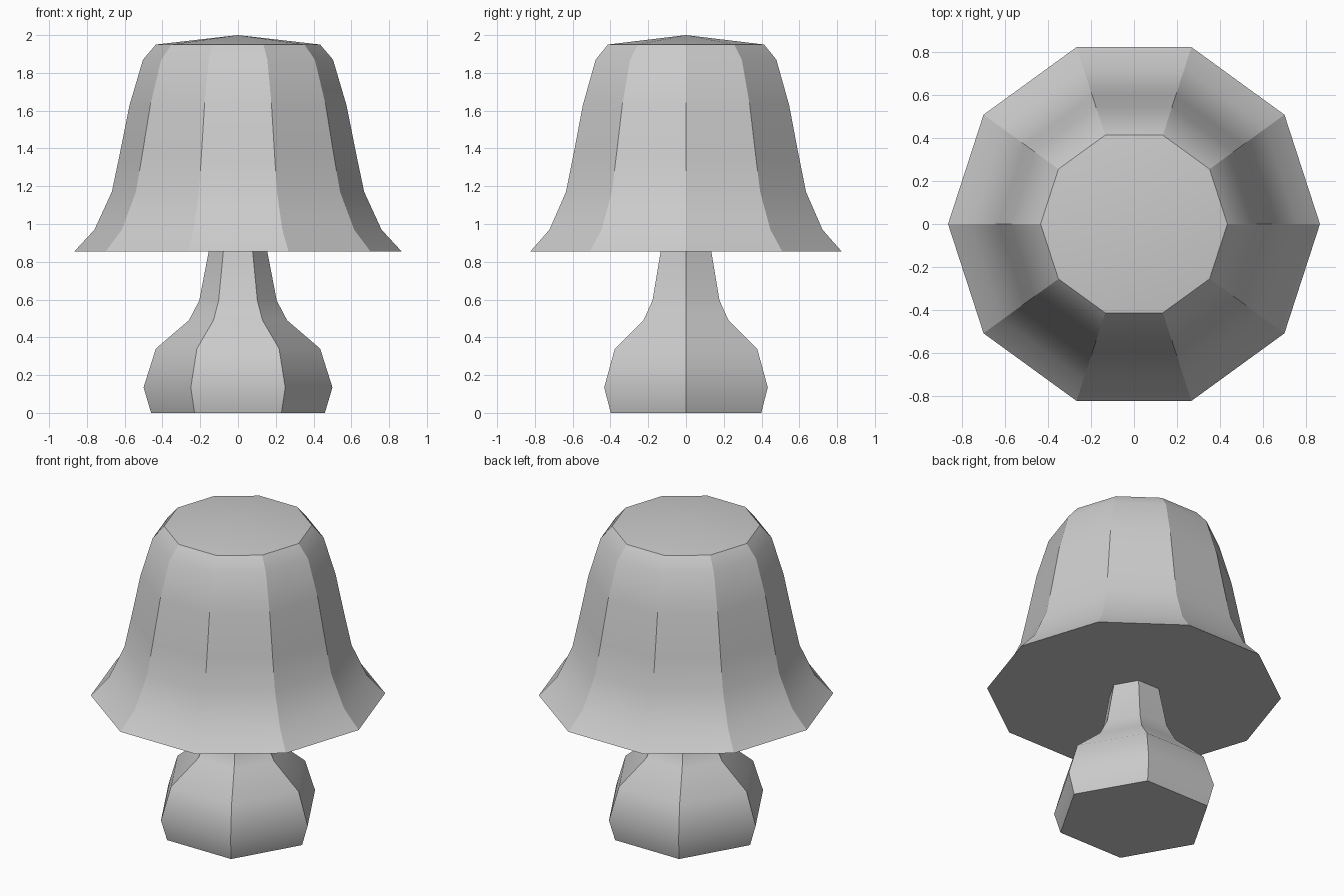
import bpy, bmesh
from math import cos, sin, tau

if "Cube" in bpy.data.objects:
    bpy.data.objects.remove(bpy.data.objects["Cube"])


def lathe(name, sides, profile, apex=None):
    """Faceted solid of revolution; profile is (radius, height) from bottom to top."""
    bm = bmesh.new()
    rings = [[bm.verts.new((r * cos(tau * i / sides), r * sin(tau * i / sides), z))
              for i in range(sides)] for r, z in profile]
    for a, b in zip(rings, rings[1:]):
        for i in range(sides):
            j = (i + 1) % sides
            side = bm.faces.new((a[i], a[j], b[j], b[i]))
            side.smooth = True
            # Crisp corner running up the side
            bm.edges.get((a[i], b[i])).smooth = False
    bm.faces.new(rings[0][::-1])
    if apex is None:
        bm.faces.new(rings[-1])
    else:
        tip = bm.verts.new((0, 0, apex))
        for i in range(sides):
            bm.faces.new((rings[-1][i], rings[-1][(i + 1) % sides], tip)).smooth = True
    # Crisp rims at the bottom and top
    for ring in (rings[0], rings[-1]):
        for i in range(sides):
            bm.edges.get((ring[i], ring[(i + 1) % sides])).smooth = False
    mesh = bpy.data.meshes.new(name)
    bm.to_mesh(mesh)
    bm.free()
    obj = bpy.data.objects.new(name, mesh)
    bpy.context.collection.objects.link(obj)
    return obj


# Six-sided base with narrowing neck
lathe("lamp_base", 6, [(0.46, 0), (0.50, 0.135), (0.435, 0.34), (0.26, 0.49),
                       (0.205, 0.595), (0.155, 0.855)])

# Ten-sided flared shade with a shallow pointed top
lathe("lamp_shade", 10, [(0.866, 0.855), (0.76, 0.97), (0.668, 1.17), (0.628, 1.36),
                         (0.574, 1.63), (0.503, 1.87), (0.435, 1.95)], apex=2.0)
